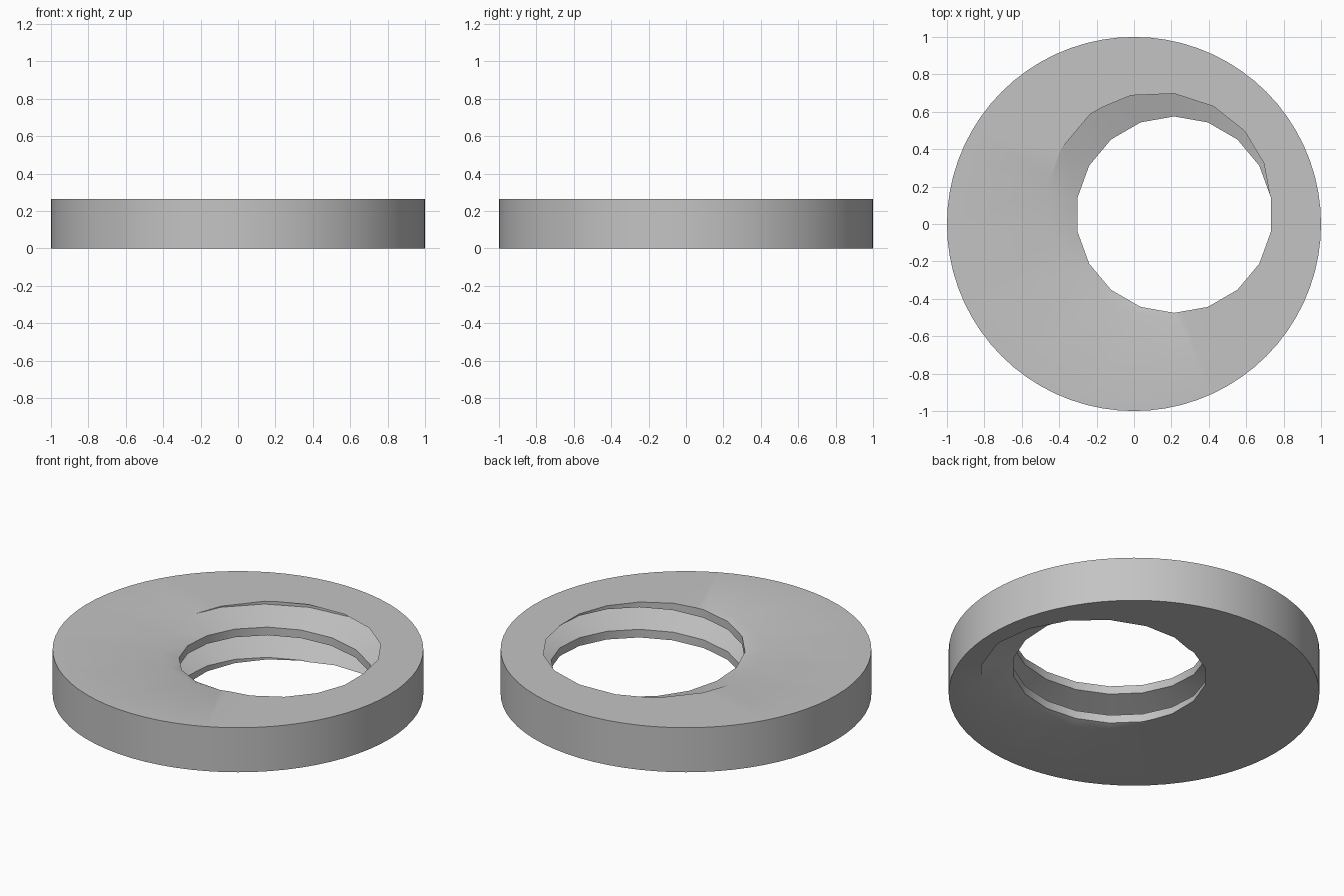
import bpy, bmesh
from math import sin, cos, radians, tau

if "Cube" in bpy.data.objects:
    bpy.data.objects.remove(bpy.data.objects["Cube"])

HEIGHT = 0.265
PITCH = 0.18
SIDES = 18             # facets around the threaded hole
HOLE_X, HOLE_Y = 0.215, 0.05
CREST, ROOT = 0.525, 0.70
# One thread period: (fraction of the pitch, radius)
PROFILE = [(0, CREST), (0.27, CREST), (0.58, ROOT), (0.69, ROOT)]
STEP = len(PROFILE)
TURNS = 6

bm = bmesh.new()


def thread_column(i):
    """Vertical thread section at one angle, climbing with the helix."""
    a = radians(10) + tau * i / SIDES
    column = []
    for turn in range(TURNS + 1):
        for f, r in PROFILE:
            z = HEIGHT + PITCH * (turn - 4 + f + i / SIDES - 0.006)
            column.append(bm.verts.new((HOLE_X + r * cos(a), HOLE_Y + r * sin(a), z)))
    return column


# Helical thread, closing on itself one pitch higher after a full turn
columns = [thread_column(i) for i in range(SIDES)]
for i in range(SIDES):
    here, there = columns[i], columns[(i + 1) % SIDES]
    shift = STEP if i == SIDES - 1 else 0
    for j in range(TURNS * STEP - 1):
        bm.faces.new((here[j], there[j + shift], there[j + shift + 1], here[j + 1]))

# Trim the thread flush with the bottom and top of the disc
for z, up in ((HEIGHT, 1), (0, -1)):
    geom = bm.verts[:] + bm.edges[:] + bm.faces[:]
    bmesh.ops.bisect_plane(bm, geom=geom, dist=1e-6, plane_co=(0, 0, z),
                           plane_no=(0, 0, up), clear_outer=True)
loose = [v for v in bm.verts if not v.link_faces]
bmesh.ops.delete(bm, geom=loose, context='VERTS')

# Outer wall
RIM = 72
rings = [[bm.verts.new((cos(tau * k / RIM), sin(tau * k / RIM), z)) for k in range(RIM)]
         for z in (0, HEIGHT)]
for k in range(RIM):
    n = (k + 1) % RIM
    bm.faces.new((rings[0][k], rings[0][n], rings[1][n], rings[1][k]))

# Flat bottom and top between the rim and the thread opening
for z in (0, HEIGHT):
    border = [e for e in bm.edges if len(e.link_faces) == 1
              and all(abs(v.co.z - z) < 1e-4 for v in e.verts)]
    bmesh.ops.triangle_fill(bm, edges=border, use_beauty=True,
                            normal=(0, 0, 1 if z else -1))
bmesh.ops.recalc_face_normals(bm, faces=bm.faces[:])

mesh = bpy.data.meshes.new("threaded_disc")
bm.to_mesh(mesh)
bm.free()
disc = bpy.data.objects.new("threaded_disc", mesh)
bpy.context.collection.objects.link(disc)

# Plain grey
grey = bpy.data.materials.new("plain_grey")
grey.use_nodes = True
colour = (0.55, 0.55, 0.55, 1)
grey.diffuse_color = colour
grey.node_tree.nodes["Principled BSDF"].inputs["Base Color"].default_value = colour
mesh.materials.append(grey)

bpy.ops.object.select_all(action='DESELECT')
disc.select_set(True)
bpy.context.view_layer.objects.active = disc
bpy.ops.object.shade_smooth_by_angle(angle=radians(30))
